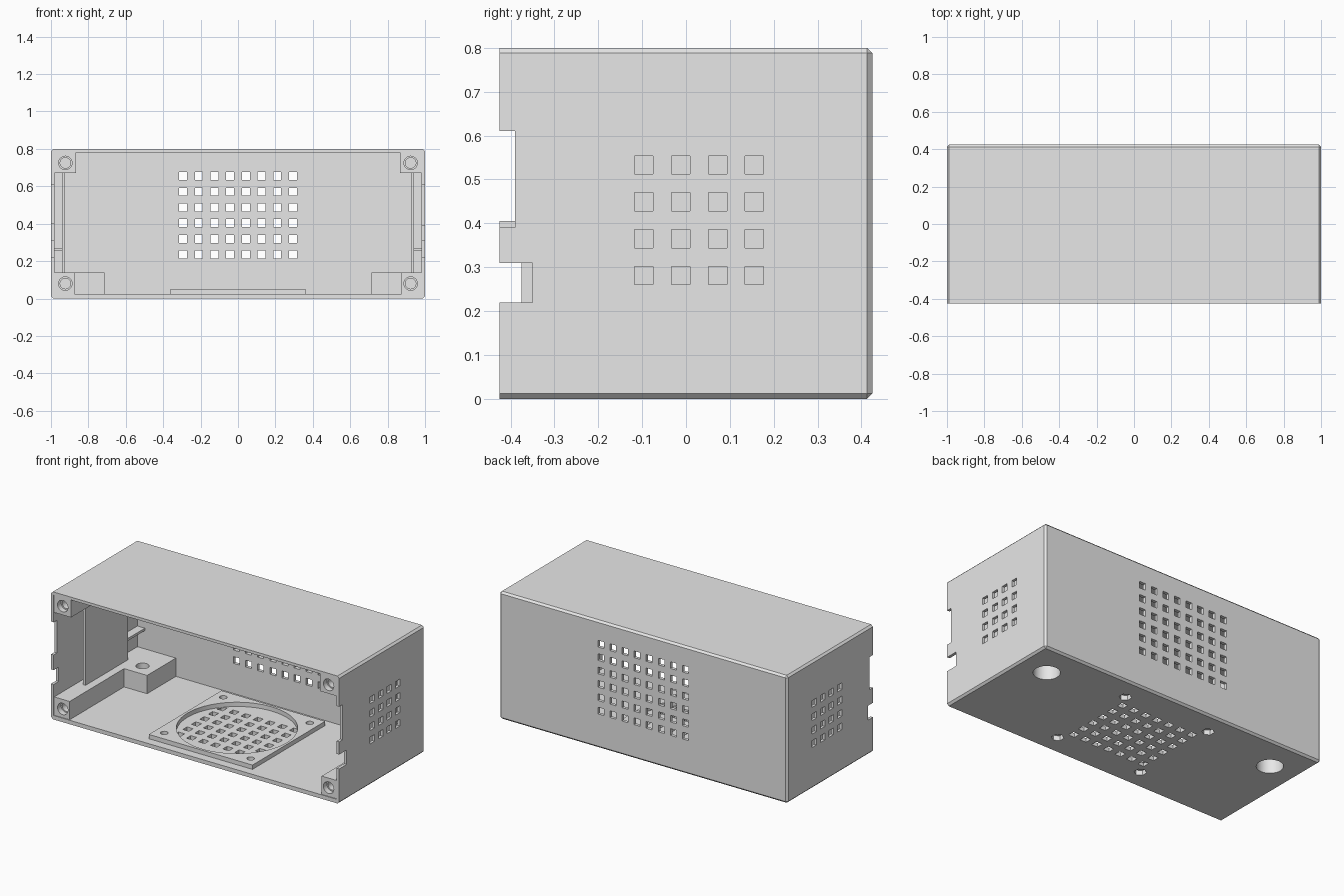
import bpy, bmesh, math
from mathutils import Matrix, Vector

cube = bpy.data.objects.get("Cube")
if cube:
    bpy.data.objects.remove(cube, do_unlink=True)

grey = bpy.data.materials.new("light_grey_plastic")
grey.use_nodes = True
GREY = (0.8, 0.8, 0.8, 1)
grey.diffuse_color = GREY
grey.node_tree.nodes["Principled BSDF"].inputs["Base Color"].default_value = GREY

W, D, H = 1.0, 0.425, 0.8          # half width, half depth, height
IN_X, IN_Y, FLOOR, CEIL = 0.982, 0.405, 0.025, 0.782
PITCH, HOLE = 0.084, 0.042         # vent grids
FAN_Y = -0.01
RAIL_TOP, POST_BOTTOM = 0.14, 0.67


def box(bm, x, y, z):
    """Add a box given (min, max) pairs."""
    spans = [sorted(p) for p in (x, y, z)]
    centre = Vector([sum(s) / 2 for s in spans])
    size = [s[1] - s[0] for s in spans]
    m = Matrix.Translation(centre) @ Matrix.Diagonal((*size, 1))
    return bmesh.ops.create_cube(bm, size=1, matrix=m)["verts"]


def block(bm, centre, size):
    box(bm, *[(c - s / 2, c + s / 2) for c, s in zip(centre, size)])


def rod(bm, centre, radius, length, axis="Z", sides=32):
    m = Matrix.Translation(centre)
    if axis == "Y":
        m = m @ Matrix.Rotation(math.pi / 2, 4, "X")
    bmesh.ops.create_cone(bm, cap_ends=True, segments=sides, radius1=radius,
                          radius2=radius, depth=length, matrix=m)


def finish(bm, name):
    mesh = bpy.data.meshes.new(name)
    bm.to_mesh(mesh)
    bm.free()
    mesh.materials.append(grey)
    obj = bpy.data.objects.new(name, mesh)
    bpy.context.collection.objects.link(obj)
    return obj


def activate(obj):
    bpy.ops.object.select_all(action="DESELECT")
    obj.select_set(True)
    bpy.context.view_layer.objects.active = obj


def cut(objects, bm):
    """Subtract a mesh from each object, then discard it."""
    cutter = finish(bm, "cutter")
    cutter.hide_render = True
    for obj in objects:
        activate(obj)
        mod = obj.modifiers.new("cut", "BOOLEAN")
        mod.operation, mod.solver, mod.object = "DIFFERENCE", "EXACT", cutter
        bpy.ops.object.modifier_apply(modifier=mod.name)
    bpy.data.objects.remove(cutter, do_unlink=True)


def steps(count, middle=0.0, pitch=PITCH):
    return [middle + (i - (count - 1) / 2) * pitch for i in range(count)]


# Outer shell with chamfered edges, open at the front
bm = bmesh.new()
box(bm, (-W, W), (-D, D), (0, H))
edges = [e for e in bm.edges if max(v.co.y for v in e.verts) > 0
         and not all(v.co.y < 0 for v in e.verts)]
bmesh.ops.bevel(bm, geom=edges, offset=0.012, segments=1, affect="EDGES")
shell = finish(bm, "case_shell")
bm = bmesh.new()
box(bm, (-IN_X, IN_X), (-D - 0.1, IN_Y), (FLOOR, CEIL))
cut([shell], bm)

# Fan seat on the floor with a round recess
bm = bmesh.new()
box(bm, (-0.36, 0.36), (FAN_Y - 0.36, FAN_Y + 0.36), (FLOOR - 0.005, 0.052))
fan_seat = finish(bm, "fan_seat")
bm = bmesh.new()
rod(bm, (0, FAN_Y, 0.05), 0.345, 0.2, sides=64)
cut([fan_seat], bm)

# Vent grids in the back, floor and sides, plus the side notches
bm = bmesh.new()
for x in steps(8):
    for z in steps(6, 0.445):
        block(bm, (x, D, z), (HOLE, 0.15, HOLE))
for x in steps(7):
    for y in steps(6, FAN_Y):
        block(bm, (x, y, 0), (HOLE, HOLE, 0.15))
for side in (-1, 1):
    for y in steps(4, 0.03):
        for z in steps(4, 0.407):
            block(bm, (side * W, y, z), (0.08, HOLE, HOLE))
    wall = (side * 0.95, side * 1.05)
    box(bm, wall, (-0.5, -0.39), (0.39 if side > 0 else 0.405, 0.61))
    box(bm, wall, (-0.5, -0.35 if side > 0 else -0.375), (0.22, 0.31))
cut([shell], bm)

# Fan screw holes with hexagonal nut pockets underneath
fan_spots = [(x, FAN_Y + y) for x in (-0.3, 0.3) for y in (-0.293, 0.293)]
for radius, length, sides in ((0.022, 0.3, 24), (0.036, 0.06, 6)):
    bm = bmesh.new()
    for x, y in fan_spots:
        rod(bm, (x, y, 0), radius, length, sides=sides)
    cut([shell, fan_seat], bm)

# Side furniture, mirrored left and right
mounts, posts = [], []
for side, label in ((1, "left"), (-1, "right")):
    outer = side * (IN_X + 0.006)

    # Bottom rail joined to the mounting block
    bm = bmesh.new()
    low, y0, y1 = FLOOR - 0.006, -D + 0.005, IN_Y + 0.006
    outline = [(outer, y0), (side * 0.875, y0), (side * 0.875, 0.12),
               (side * 0.715, 0.12), (side * 0.715, y1), (outer, y1)]
    face = bm.faces.new([bm.verts.new((x, y, low)) for x, y in outline])
    top = bmesh.ops.extrude_face_region(bm, geom=[face])["geom"]
    bmesh.ops.translate(bm, vec=(0, 0, RAIL_TOP - low),
                        verts=[v for v in top if isinstance(v, bmesh.types.BMVert)])
    bmesh.ops.recalc_face_normals(bm, faces=bm.faces)
    mounts.append(finish(bm, label + "_mount_rail"))

    # Top corner post
    bm = bmesh.new()
    box(bm, (outer, side * 0.865), (y0, 0.23), (POST_BOTTOM, CEIL + 0.006))
    posts.append(finish(bm, label + "_top_post"))

    # Upright baffle behind the side vents
    bm = bmesh.new()
    box(bm, (side * 0.925, side * 0.942), (-0.19, 0.23),
        (RAIL_TOP - 0.005, POST_BOTTOM + 0.005))
    finish(bm, label + "_baffle")

    # Small shelf from the baffle to the back wall
    bm = bmesh.new()
    box(bm, (outer, side * 0.93), (0.225, y1), (0.255, 0.27))
    finish(bm, label + "_shelf")

# Stepped screw holes in the front of the posts and rails
for radius, length in ((0.036, 0.08), (0.028, 0.3)):
    bm = bmesh.new()
    for x in (-0.923, 0.923):
        for z in (0.08, 0.725):
            rod(bm, (x, -D, z), radius, length, "Y")
    cut(mounts + posts, bm)

# Counterbored mounting holes up through the floor
for radius, length in ((0.038, 0.5), (0.076, 0.18)):
    bm = bmesh.new()
    for x in (-0.81, 0.81):
        rod(bm, (x, 0.21, 0), radius, length)
    cut([shell] + mounts, bm)

# Smooth only the round holes
for obj in [shell, fan_seat] + mounts + posts:
    activate(obj)
    bpy.ops.object.shade_smooth_by_angle(angle=math.radians(25))
